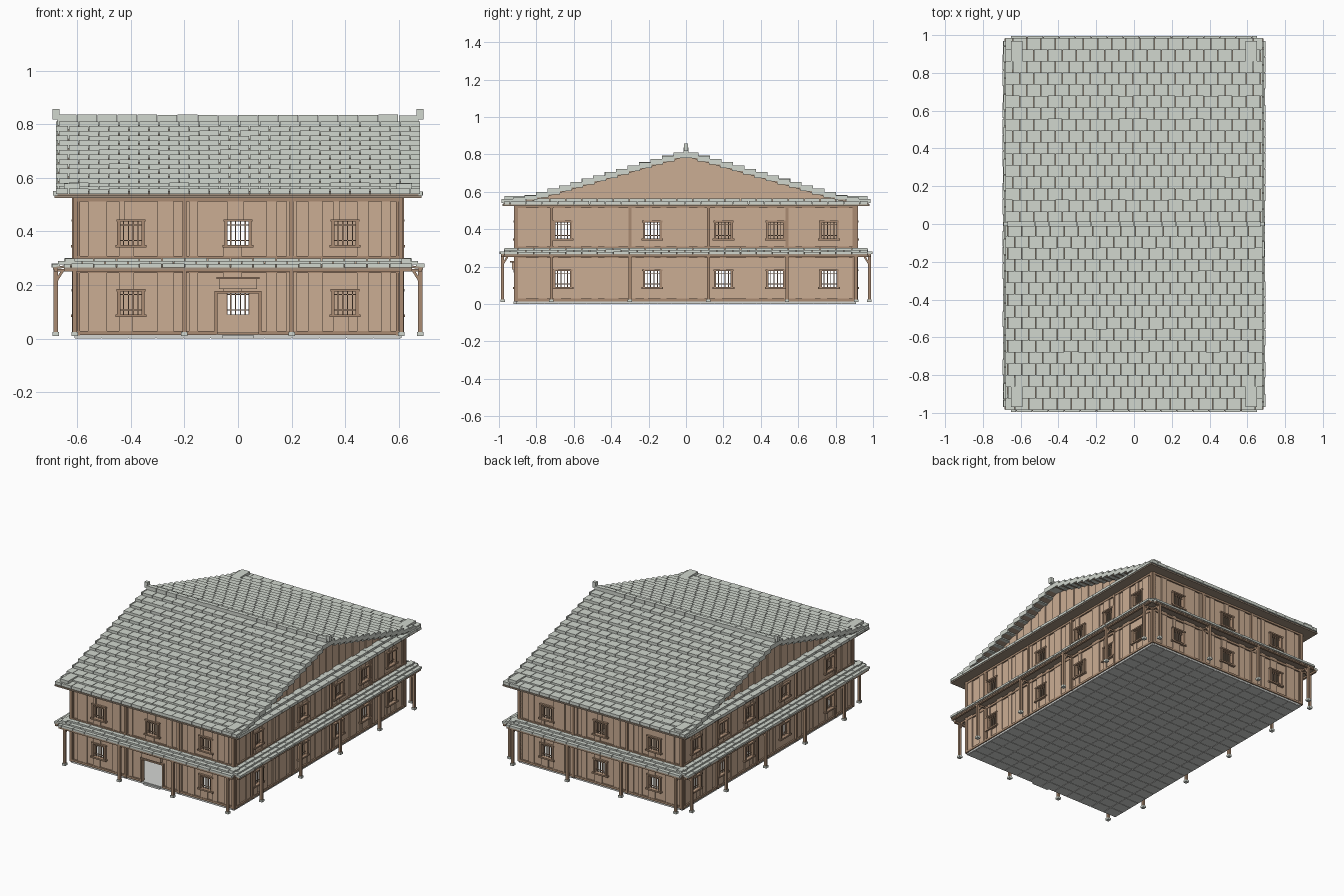
import bpy, bmesh, random
from math import pi
from mathutils import Matrix, Vector

random.seed(4)
cube = bpy.data.objects.get("Cube")
if cube:
    bpy.data.objects.remove(cube)

COLOURS = {
    "grey_tile": (0.64, 0.68, 0.62),
    "tan_board": (0.60, 0.42, 0.295),
    "brown_timber": (0.40, 0.26, 0.17),
    "soffit_timber": (0.36, 0.28, 0.21),
    "grey_stone": (0.66, 0.67, 0.65),
}
mats = {}
for name, rgb in COLOURS.items():
    m = bpy.data.materials.new(name)
    m.use_nodes = True
    m.diffuse_color = (*rgb, 1)
    m.node_tree.nodes["Principled BSDF"].inputs["Base Color"].default_value = (*rgb, 1)
    mats[name] = m

parts = {}   # part name -> (bmesh, material name)


def prism(part, mat, M, pts, u0, u1):
    """Extrude a (outward, z) profile from u0 to u1 in the frame M."""
    bm = parts.setdefault(part, (bmesh.new(), mat))[0]
    a = [bm.verts.new(M @ Vector((u0, d, z))) for d, z in pts]
    b = [bm.verts.new(M @ Vector((u1, d, z))) for d, z in pts]
    bm.faces.new(a)
    bm.faces.new(b[::-1])
    for i in range(len(pts)):
        j = (i + 1) % len(pts)
        bm.faces.new((a[i], b[i], b[j], a[j]))


def box(part, mat, M, u, d, z):
    prism(part, mat, M, [(d[0], z[0]), (d[1], z[0]), (d[1], z[1]), (d[0], z[1])], u[0], u[1])


def tile_row(part, M, half, d0, d1, z0, z1, width, shift):
    """One level course of tiles with staggered joints."""
    u = -half - shift * width
    while u < half - 0.004:
        a, b = max(u, -half), min(u + width - 0.003, half)
        if b - a > 0.004:
            j = random.uniform(0, 0.0015)
            box(part, "grey_tile", M, (a, b), (d0, d1 - j), (z0, z1 - j))
        u += width


def planks(M, u0, u1, D, z0, z1):
    """Vertical boards of uneven width and relief."""
    u, k = u0, 0
    while u < u1 - 1e-5:
        e = u + random.uniform(0.03, 0.075)
        if e > u1 - 0.02:
            e = u1
        box("wall_boards", "tan_board", M, (u, e), (D - 0.02, D + (-0.003, 0.004)[k % 2]), (z0, z1))
        u, k = e, k + 1


W = 0.045
SILLS = (0.09, 0.35)
TALL = 0.09


def window(M, c, D, z):
    T = "brown_timber"
    top = z + TALL
    for s in (-1, 1):
        box("window_frames", T, M, (c + s * W - 0.006, c + s * W + 0.006), (D - 0.02, D + 0.009), (z, top))
    box("window_frames", T, M, (c - W - 0.013, c + W + 0.013), (D - 0.02, D + 0.014), (z - 0.01, z))
    box("window_frames", T, M, (c - W - 0.009, c + W + 0.009), (D - 0.02, D + 0.011), (top - 0.004, top + 0.005))
    for k in range(1, 5):
        u = c - W + k * 2 * W / 5
        box("window_bars", T, M, (u - 0.0022, u + 0.0022), (D - 0.012, D - 0.006), (z, top))
    for f in (0.18, 0.82):
        box("window_bars", T, M, (c - W, c + W), (D - 0.011, D - 0.007),
            (z + f * TALL - 0.002, z + f * TALL + 0.002))


I = Matrix.Identity(4)
LX, LY = 0.61, 0.91
FLOOR, TOP = 0.02, 0.53
side_windows = [-0.66, -0.18, 0.2, 0.48, 0.765]
side_posts = [-0.72, -0.3, 0.12, 0.54, 0.91]
end_posts = [-0.61, -0.2, 0.2, 0.61]

# frame angle, half length, wall distance, window centres, porch posts, porch half length
sides = [
    (pi, LX, LY, [-0.4, 0, 0.4], end_posts, 0.65, True),
    (0, LX, LY, [-0.4, 0, 0.4], end_posts, 0.65, False),
    (-pi / 2, LY, LX, [-v for v in side_windows][::-1], [-v for v in side_posts], 0.97, False),
    (pi / 2, LY, LX, side_windows, side_posts, 0.97, False),
]
for angle, L, D, wins, posts, reach, front in sides:
    M = Matrix.Rotation(angle, 4, "Z")
    T = "brown_timber"

    # walls with openings
    u = -L
    for c in wins:
        door = front and c == 0
        h = 0.08 if door else W
        planks(M, u, c - h, D, FLOOR, TOP)
        if door:
            planks(M, -h, h, D, 0.17, SILLS[1])
            for a, b in ((-h, -W), (W, h)):
                planks(M, a, b, D, SILLS[1], SILLS[1] + TALL)
        else:
            planks(M, c - h, c + h, D, FLOOR, SILLS[0])
            planks(M, c - h, c + h, D, SILLS[0] + TALL, SILLS[1])
            window(M, c, D, SILLS[0])
        planks(M, c - h, c + h, D, SILLS[1] + TALL, TOP)
        window(M, c, D, SILLS[1])
        u = c + h
    planks(M, u, L, D, FLOOR, TOP)

    # doorway
    if front:
        for s in (-1, 1):
            box("door_frame", T, M, (s * 0.082 - 0.005, s * 0.082 + 0.005), (D - 0.02, D + 0.01), (0.015, 0.175))
        box("door_frame", T, M, (-0.087, 0.087), (D - 0.02, D + 0.012), (0.168, 0.178))
        box("door_panel", "tan_board", M, (-0.07, 0.07), (D - 0.005, D + 0.02), (0.185, 0.222))
        box("door_hood", T, M, (-0.08, 0.08), (D - 0.005, D + 0.03), (0.222, 0.23))
        box("door_step", "grey_stone", M, (-0.06, 0.06), (D - 0.005, D + 0.012), (0, 0.012))

    # wall columns and rails
    for p in [v for v in posts if abs(v) < L - 0.02] + [-L + 0.004, L - 0.004]:
        box("wall_columns", T, M, (p - 0.008, p + 0.008), (D - 0.02, D + 0.01), (0.012, TOP))
    for z0, z1 in ((0.014, 0.028), (0.245, 0.26), (0.298, 0.308), (0.512, 0.53)):
        spans = ((-L, -0.08), (0.08, L)) if front and z0 < 0.02 else ((-L, L),)
        for span in spans:
            box("wall_rails", T, M, span, (D - 0.01, D + 0.007), (z0, z1))

    # porch posts with footings, braces and ties
    for p in posts:
        box("porch_posts", T, M, (p - 0.008, p + 0.008), (D + 0.062, D + 0.078), (0.02, 0.262))
        box("post_footings", "grey_tile", M, (p - 0.012, p + 0.012), (D + 0.058, D + 0.082), (0.01, 0.024))
        prism("porch_braces", T, M, [(D + 0.064, 0.212), (D + 0.064, 0.23), (D + 0.05, 0.254),
              (D + 0.038, 0.254)], p - 0.005, p + 0.005)
        box("porch_ties", T, M, (p - 0.005, p + 0.005), (D, D + 0.065), (0.25, 0.26))
    box("porch_beams", T, M, (-reach, reach), (D + 0.063, D + 0.077), (0.25, 0.264))

    # porch roof in level courses
    prism("porch_deck", "soffit_timber", M, [(D - 0.005, 0.27), (D + 0.08, 0.258),
          (D + 0.08, 0.266), (D - 0.005, 0.28)], -reach, reach)
    for k, (a, b, z) in enumerate(((0, 0.035, 0.3), (0.026, 0.062, 0.29), (0.054, 0.086, 0.28))):
        tile_row("porch_tiles", M, reach, D + a, D + b, z - 0.014, z, 0.085, k % 2 / 2)


# main roof slope, with a flatter eave
def slope(y):
    return 0.802 - 0.288 * y if y < 0.82 else 0.566 - 0.15 * (y - 0.82)


ROWS, STEP, HALF = 16, 0.0612, 0.679
for angle in (0, pi):
    M = Matrix.Rotation(angle, 4, "Z")
    for a, b in ((0, 0.82), (0.82, 0.975)):
        prism("roof_deck", "soffit_timber", M, [(a, slope(a) - 0.014), (b, slope(b) - 0.014),
              (b, slope(b) - 0.004), (a, slope(a) - 0.004)], -HALF + 0.006, HALF - 0.006)
    for i in range(ROWS):
        y0, y1 = i * STEP, i * STEP + 0.068
        top = slope(y0) + 0.009
        tile_row("roof_tiles", M, HALF, y0, y1, min(slope(y1) - 0.002, top - 0.014), top, 0.075, i % 2 / 2)

# eave soffit below the roof
box("eave_soffit", "soffit_timber", I, (-0.685, 0.685), (-0.982, 0.982), (0.525, 0.534))

# gable boards, skirt roof and corner caps
for sx in (-1, 1):
    for i in range(24):
        y0, y1 = -0.84 + i * 0.07, -0.77 + i * 0.07
        x = 0.606 + (i % 2) * 0.007
        prism("gable_boards", "tan_board", I, [(y0, 0.53), (y1, 0.53), (y1, slope(abs(y1)) - 0.008),
              (y0, slope(abs(y0)) - 0.008)], sx * 0.59, sx * x)
    M = Matrix.Rotation(-sx * pi / 2, 4, "Z")
    for k, (a, b, z) in enumerate(((0.6, 0.648, 0.564), (0.64, 0.69, 0.55))):
        tile_row("skirt_tiles", M, 0.97, a, b, 0.533, z, 0.085, k / 2)
    for sy in (-1, 1):
        box("corner_caps", "grey_tile", I, (sx * 0.59, sx * 0.65), (sy * 0.86, sy * 0.97), (0.54, 0.578))
    # ridge end blocks
    box("ridge_ends", "grey_tile", I, (sx * 0.667, sx * 0.692), (-0.011, 0.011), (0.818, 0.857))

# ridge caps
for i in range(18):
    x = -0.675 + i * 0.075
    box("ridge_caps", "grey_tile", I, (x, x + 0.073), (-0.014, 0.014), (0.795, 0.833 + random.uniform(0, 0.003)))

# stone floor with pavers underneath
box("floor_slab", "grey_stone", I, (-LX, LX), (-LY, LY), (0.002, 0.016))
for i in range(12):
    for j in range(24):
        x = -0.609 + 0.1015 * i
        y = -0.909 + 0.0758 * j
        box("floor_pavers", "grey_stone", I, (x, x + 0.099), (y, y + 0.0733), (0, 0.005))

# upper floor and inner partitions
box("upper_floor", "soffit_timber", I, (-0.595, 0.595), (-0.895, 0.895), (0.268, 0.28))
for s in (-1, 1):
    box("inner_partitions", "tan_board", I, (s * 0.12, s * 0.59), (-0.008, 0.008), (FLOOR, 0.525))
box("inner_partitions", "tan_board", I, (0.12, 0.135), (0.06, 0.85), (0.28, 0.525))

# turn every collected part into an object
for name, (bm, mat) in parts.items():
    bmesh.ops.recalc_face_normals(bm, faces=bm.faces[:])
    mesh = bpy.data.meshes.new(name)
    bm.to_mesh(mesh)
    bm.free()
    mesh.materials.append(mats[mat])
    bpy.context.collection.objects.link(bpy.data.objects.new(name, mesh))
